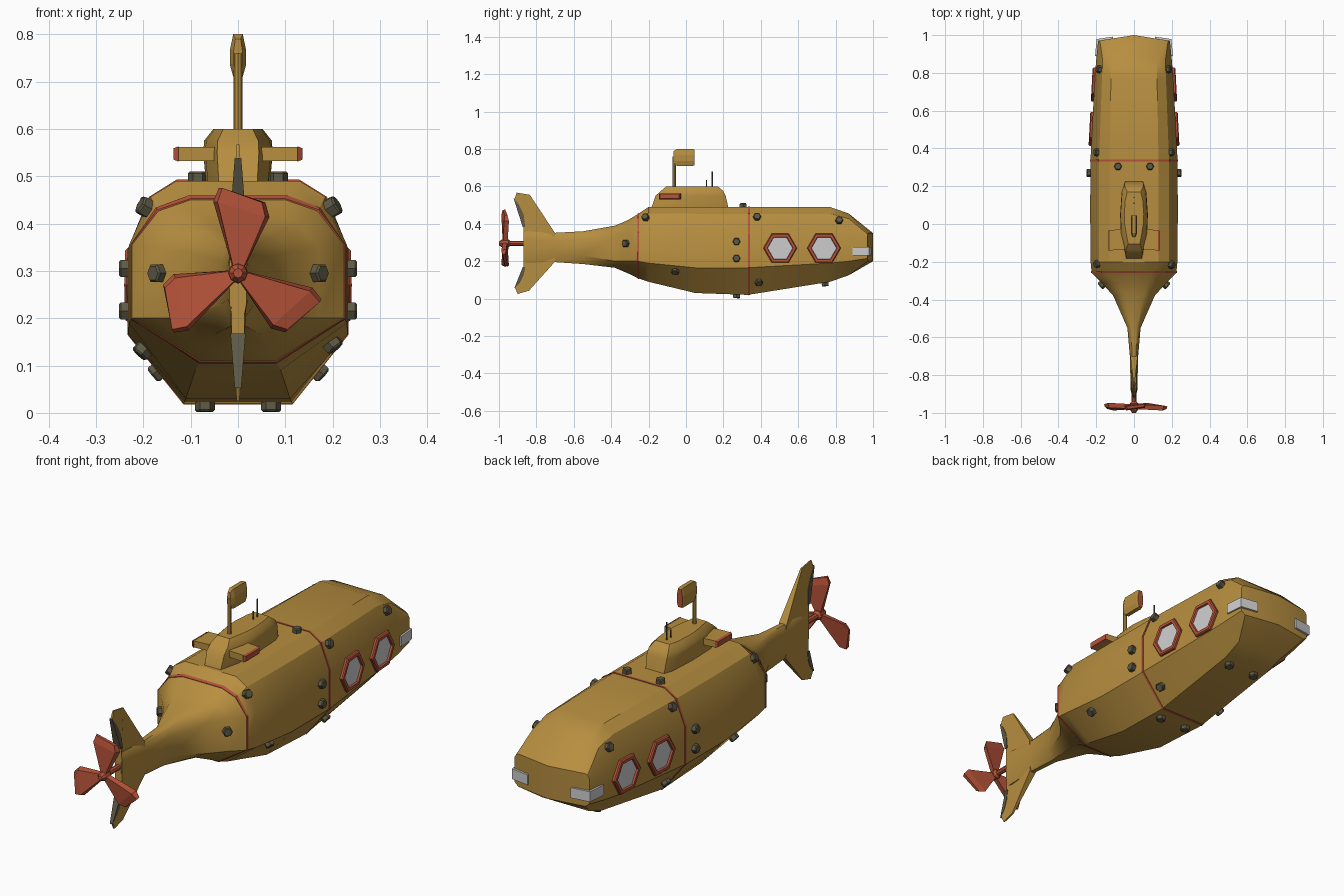
import bpy, bmesh, math
from mathutils import Vector
from mathutils.bvhtree import BVHTree

if "Cube" in bpy.data.objects:
    bpy.data.objects.remove(bpy.data.objects["Cube"])


def mat(name, col):
    m = bpy.data.materials.new(name)
    m.diffuse_color = (*col, 1)
    m.use_nodes = True
    m.node_tree.nodes["Principled BSDF"].inputs["Base Color"].default_value = m.diffuse_color
    return m


GOLD = mat("ochre paint", (0.47, 0.27, 0.05))
RED = mat("brick red", (0.46, 0.085, 0.04))
DARK = mat("dark olive grey", (0.11, 0.10, 0.06))
PALE = mat("pale glass", (0.62, 0.62, 0.62))


def finish(name, bm, mats, smooth=None):
    bmesh.ops.recalc_face_normals(bm, faces=bm.faces)
    me = bpy.data.meshes.new(name)
    bm.to_mesh(me)
    bm.free()
    for m in mats:
        me.materials.append(m)
    ob = bpy.data.objects.new(name, me)
    bpy.context.collection.objects.link(ob)
    if smooth:
        bpy.context.view_layer.objects.active = ob
        ob.select_set(True)
        bpy.ops.object.shade_smooth_by_angle(angle=math.radians(smooth))
        ob.select_set(False)
    return ob


def loft(name, rings, m, end=None, smooth=None):
    """Skin a list of rings, cap both ends; the last cap may have its own colour."""
    bm = bmesh.new()
    vs = [[bm.verts.new(p) for p in r] for r in rings]
    n = len(rings[0])
    for a, b in zip(vs, vs[1:]):
        for i in range(n):
            bm.faces.new((a[i], a[(i + 1) % n], b[(i + 1) % n], b[i]))
    bm.faces.new(vs[0])
    bm.faces.new(vs[-1]).material_index = 1 if end else 0
    return finish(name, bm, [m, end] if end else [m], smooth)


def prism(name, pts, m, half):
    """Side profile in (y, z), thickened along x by half(z)."""
    return loft(name, [[(s * half(z), y, z) for y, z in pts] for s in (-1, 1)], m)


def disc(name, loc, nrm, levels, m, end=None, sides=6):
    """Stack of polygons (radius, height) along a normal."""
    q = Vector(nrm).to_track_quat('Z', 'Y')
    rings = [[Vector(loc) + q @ Vector((r * math.cos(i * math.tau / sides),
                                        r * math.sin(i * math.tau / sides), h))
              for i in range(sides)] for r, h in levels]
    return loft(name, rings, m, end)


# Hull stations: y, bottom half width, half width, top half width, z bottom, low, up, top
ST = [(-.865, .010, .018, .010, .190, .23, .320, .360),
      (-.70, .010, .022, .010, .195, .24, .310, .352),
      (-.55, .012, .035, .015, .185, .23, .320, .360),
      (-.38, .050, .110, .050, .165, .20, .340, .390),
      (-.31, .070, .172, .075, .135, .20, .350, .420),
      (-.26, .080, .224, .100, .110, .20, .355, .450),
      (-.20, .090, .230, .130, .090, .19, .355, .490),
      (.05, .110, .232, .130, .030, .165, .345, .490),
      (.33, .115, .231, .130, .020, .165, .345, .490),
      (.77, .115, .208, .122, .090, .19, .345, .490),
      (.87, .120, .200, .125, .125, .20, .345, .455),
      (.97, .170, .190, .170, .200, .215, .330, .350)]


def section(s, grow=0.0):
    y, bw, w, tw, zb, zl, zu, zt = s
    half = [(bw, zb - grow), (w + grow, zl), (w + grow, zu),
            (.55 * w + .45 * tw + grow, zu + .75 * (zt - zu) + grow), (tw, zt + grow)]
    ring = [(0, zb - grow)] + half + [(0, zt + grow)] + [(-x, z) for x, z in half[::-1]]
    nose = y > .95  # the blunt bow has a vertical centre ridge
    return [(x, 1 - .03 * abs(x) / .19 if nose else y, z) for x, z in ring]


def station(y):
    for a, b in zip(ST, ST[1:]):
        if a[0] <= y <= b[0]:
            t = (y - a[0]) / (b[0] - a[0])
            return [p + (q - p) * t for p, q in zip(a, b)]


# Hull, with the bow cap split along the centre ridge
bm = bmesh.new()
vs = [[bm.verts.new(p) for p in section(s)] for s in ST]
for a, b in zip(vs, vs[1:]):
    for i in range(12):
        j = (i + 1) % 12
        bm.faces.new((a[i], a[j], b[j], b[i]))
bm.faces.new(vs[0])
bm.faces.new(vs[-1][:7])
bm.faces.new(vs[-1][6:] + vs[-1][:1])
bmesh.ops.recalc_face_normals(bm, faces=bm.faces)
tree = BVHTree.FromBMesh(bm)
finish("hull", bm, [GOLD], 32)

# Red seams round the hull
for name, y0, y1 in (("rear_seam", -.26, -.25), ("middle_seam", .331, .341)):
    loft(name, [section(station(y0), .0025), section(station(y1), .0025)], RED)

# Bolts and windows sit on the nearest hull surface
BOLTS = [(.21, -.22, .44), (.18, -.33, .295), (.22, -.06, .115), (.25, .27, .305),
         (.25, .27, .215), (.205, .38, .44), (.18, .39, .08), (.19, .82, .42),
         (.07, .745, .07), (.07, .27, 0), (.085, .305, .51)]
for s, side in ((1, "right"), (-1, "left")):
    for k, (x, y, z) in enumerate(BOLTS):
        p, n, _, _ = tree.find_nearest(Vector((s * x, y, z)))
        disc(f"bolt_{side}_{k + 1}", p, n, [(.021, -.01), (.021, .016), (.017, .020)], DARK)
    for k, y in enumerate((.505, .74)):
        p, n, _, _ = tree.find_nearest(Vector((s * .26, y, .27)))
        disc(f"window_{side}_{k + 1}", p, n,
             [(.09, -.01), (.09, .009), (.085, .014), (.070, .014), (.067, .006)], RED, PALE)

    # Headlight plate wrapped round the bow corner
    out = [(.206, .89), (.198, .979), (.11, .992), (.11, .97), (.18, .96), (.18, .89)]
    loft(f"headlight_{side}", [[(s * x, y, z) for x, y in out] for z in (.23, .277)], PALE)

    # Diving plane on the tower, with red end
    def plane(x, y0, y1, z0, z1):
        return [(s * x, y0, z0), (s * x, y1, z0), (s * x, y1, z1), (s * x, y0, z1)]
    loft(f"diving_plane_{side}", [plane(.05, -.135, -.025, .532, .562),
                                  plane(.126, -.140, -.033, .532, .562)], GOLD)
    loft(f"diving_plane_tip_{side}", [plane(.126, -.145, -.03, .531, .563),
                                      plane(.136, -.138, -.037, .535, .559)], RED)

# Conning tower
rings = []
for z, y0, y1, k in ((.48, -.187, .228, .96), (.55, -.163, .212, 1.05),
                     (.575, -.135, .200, 1.02), (.60, -.105, .170, .74)):
    half = [(.042, y0), (.066, y0 + .1), (.070, .05), (.062, y1 - .04), (.048, y1)]
    rings.append([(x * k, y, z) for x, y in half] + [(-x * k, y, z) for x, y in half[::-1]])
loft("conning_tower", rings, GOLD, smooth=35)

# Periscope and antennas
disc("periscope_stem", (0, -.062, .59), (0, 0, 1), [(.009, 0), (.009, .17)], GOLD, sides=8)
rings = []
for y, k in ((-.066, .55), (-.048, 1), (.036, 1), (.046, .85)):
    half = [(.010, -.045), (.017, -.02), (.017, .012), (.010, .045)]
    pts = half + [(-x, z) for x, z in half[::-1]]
    rings.append([(x * k, y, .755 + z * (k + 1) / 2) for x, z in pts])
loft("periscope_head", rings, GOLD, RED)
for k, (y, h) in enumerate(((.11, .045), (.14, .09))):
    disc(f"antenna_{k + 1}", (0, y, .59), (0, 0, 1), [(.004, 0), (.004, h)], DARK)

# Fish-shaped tail fin and its dark rudder edges
taper = lambda z: .002 + .022 * (1 - min(1, abs(z - .295) / .28))
prism("tail_fin", [(-.70, .350), (-.835, .555), (-.905, .567), (-.918, .53), (-.868, .39),
                   (-.868, .16), (-.915, .06), (-.90, .025), (-.84, .042), (-.70, .198)],
      GOLD, taper)
rim = lambda z: taper(z) + .002
prism("upper_rudder", [(-.922, .537), (-.892, .50), (-.868, .45), (-.860, .383), (-.873, .383)],
      DARK, rim)
prism("lower_rudder", [(-.919, .053), (-.888, .085), (-.868, .125), (-.860, .168), (-.873, .168)],
      DARK, rim)

# Propeller: shaft, hub and three twisted blades
C = Vector((0, 0, .295))
disc("propeller_shaft", C + Vector((0, -.86, 0)), (0, -1, 0),
     [(.013, 0), (.013, .08), (.022, .09), (.020, .125), (.010, .14)], RED, sides=8)
for k, deg in enumerate((87, 207, 327)):
    a = math.radians(deg)
    u, v = Vector((math.cos(a), 0, math.sin(a))), Vector((-math.sin(a), 0, math.cos(a)))
    rings = []
    for r, w, thick, skew in ((.008, .011, .012, 0), (.135, .060, .013, .013), (.165, .050, .007, .013)):
        ring = []
        for t, side in ((1, -1), (-1, -1), (-1, 1), (1, 1)):
            y = -.967 + side * thick - t * w * .12
            ww = w * (.85 if side < 0 else 1)
            ring.append(C + u * (r + t * skew) + v * (t * ww) + Vector((0, y, 0)))
        rings.append(ring)
    loft(f"propeller_blade_{k + 1}", rings, RED)
